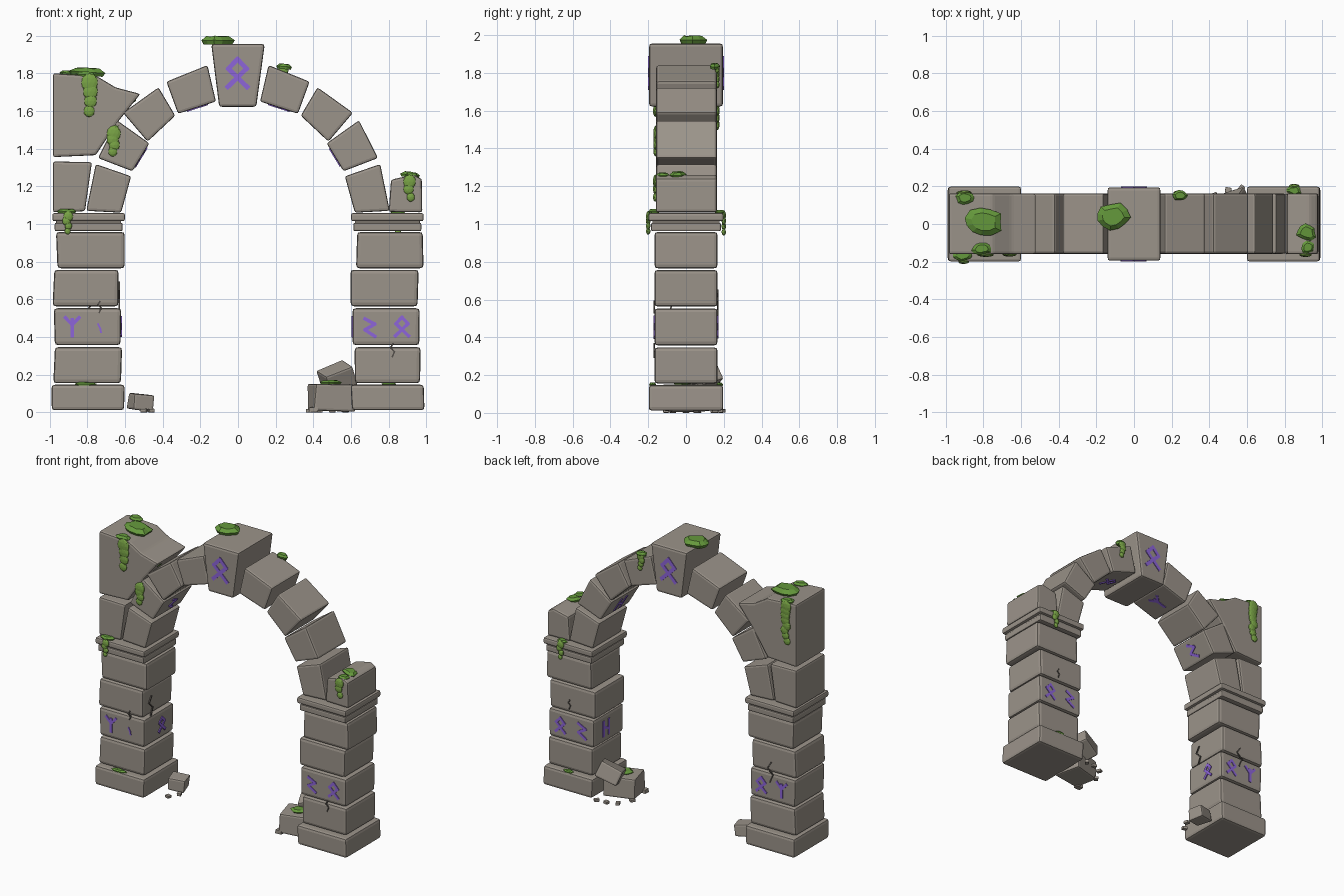
import bpy, bmesh, math, random
from mathutils import Vector, Matrix, Euler

if "Cube" in bpy.data.objects:
    bpy.data.objects.remove(bpy.data.objects["Cube"])

random.seed(4)
V = Vector


def material(name, rgb):
    m = bpy.data.materials.new(name)
    m.diffuse_color = (*rgb, 1)
    m.use_nodes = True
    m.node_tree.nodes["Principled BSDF"].inputs["Base Color"].default_value = m.diffuse_color
    return m


STONE = material("warm_grey_stone", (0.33, 0.295, 0.255))
DARK = material("dark_crack", (0.09, 0.08, 0.07))
PURPLE = material("violet_glow", (0.27, 0.13, 0.70))
MOSS = material("moss_green", (0.13, 0.32, 0.045))
LEAF = material("hanging_moss_green", (0.19, 0.37, 0.06))


def finish(name, bm, mat, bevel=0.0):
    bmesh.ops.recalc_face_normals(bm, faces=bm.faces[:])
    if bevel:
        bmesh.ops.bevel(bm, geom=bm.edges[:], offset=bevel, segments=2,
                        profile=0.6, affect='EDGES', clamp_overlap=True)
    me = bpy.data.meshes.new(name)
    bm.to_mesh(me)
    bm.free()
    me.materials.append(mat)
    ob = bpy.data.objects.new(name, me)
    bpy.context.collection.objects.link(ob)
    return ob


def prism(name, pts, y0, y1, bevel=0.014, mat=STONE):
    """Bevelled stone: a front (x, z) outline pulled from y0 to y1."""
    bm = bmesh.new()
    front = [bm.verts.new((x, y0, z)) for x, z in pts]
    back = [bm.verts.new((x, y1, z)) for x, z in pts]
    bm.faces.new(front)
    bm.faces.new(back[::-1])
    for i in range(len(pts)):
        j = (i + 1) % len(pts)
        bm.faces.new((front[i], back[i], back[j], front[j]))
    return finish(name, bm, mat, bevel)


def block(name, x0, x1, z0, z1, d, bevel=0.016, wob=0.006):
    r = lambda: random.uniform(-wob, wob)
    pts = [(x0 + r(), z0), (x1 + r(), z0), (x1 + r(), z1), (x0 + r(), z1)]
    return prism(name, pts, -d, d, bevel)


def rock(name, c, size, rot, bevel=0.012):
    bm = bmesh.new()
    bmesh.ops.create_cube(bm, size=1)
    for v in bm.verts:
        v.co = V([a * s * random.uniform(0.85, 1.0) for a, s in zip(v.co, size)])
    bm.transform(Matrix.Translation(c) @ Euler(rot).to_matrix().to_4x4())
    return finish(name, bm, STONE, bevel)


# Strokes of the ornamental marks, in a unit square
SHAPES = {
    "diamond": [[(-.36, -.5), (.32, .16), (0, .5), (-.32, .16), (.36, -.5)]],
    "fork": [[(0, -.5), (0, .4)], [(-.38, .5), (0, .1), (.38, .5)]],
    "zigzag": [[(-.3, .5), (.28, .2), (-.28, -.12), (.3, -.5)]],
    "ladder": [[(-.3, -.5), (-.3, .5)], [(.3, -.5), (.3, .5)], [(-.3, .15), (.3, -.15)]],
    "chip": [[(-.1, .3), (.05, 0), (.1, -.25)]],
    "crack": [[(.05, .5), (-.15, .2), (.15, -.1), (-.02, -.5)]],
}


def mark(name, shape, c, u, n, size, w=0.016, mat=PURPLE):
    """Thin plate strokes on the surface at c, u pointing right, n outward."""
    c, u, n = V(c), V(u).normalized(), V(n).normalized()
    v = n.cross(u)
    bm = bmesh.new()
    for line in SHAPES[shape]:
        P = [c + (u * a + v * b) * size for a, b in line]
        for p, q in zip(P, P[1:]):
            t = (q - p).normalized()
            s = n.cross(t) * w / 2
            p, q = p - t * w * .35, q + t * w * .35
            quad = [p - s, q - s, q + s, p + s]
            lo = [bm.verts.new(k - n * .003) for k in quad]
            hi = [bm.verts.new(k + n * .005) for k in quad]
            bm.faces.new(lo[::-1])
            bm.faces.new(hi)
            for i in range(4):
                j = (i + 1) % 4
                bm.faces.new((lo[i], lo[j], hi[j], hi[i]))
    return finish(name, bm, mat)


def tuft(name, c, rx, ry, h, tilt=0.0):
    """Flat lumpy moss cushion."""
    bm = bmesh.new()
    n = 11
    rad = [random.uniform(.78, 1.08) for _ in range(n)]
    rings = []
    for k, z in ((.85, 0), (1, .5), (.65, 1)):
        rings.append([bm.verts.new((rx * k * r * math.cos(i * math.tau / n),
                                    ry * k * r * math.sin(i * math.tau / n),
                                    h * z * random.uniform(.85, 1)))
                      for i, r in enumerate(rad)])
    for a, b in zip(rings, rings[1:]):
        for i in range(n):
            j = (i + 1) % n
            bm.faces.new((a[i], a[j], b[j], b[i]))
    bm.faces.new(rings[0][::-1])
    bm.faces.new(rings[-1])
    bm.transform(Matrix.Translation(c) @ Matrix.Rotation(tilt, 4, 'Y'))
    return finish(name, bm, MOSS)


def hanging(name, x, y, z0, z1, r):
    """Chain of flattened blobs trailing down a wall."""
    bm = bmesh.new()
    n = max(3, round((z0 - z1) / (r * .9)))
    for i in range(n):
        t = i / (n - 1)
        k = r * (1 - .35 * t)
        m = (Matrix.Translation((x + random.uniform(-.3, .3) * r, y, z0 + (z1 + k - z0) * t))
             @ Matrix.Diagonal((k, .012, k * 1.1, 1)))
        bmesh.ops.create_icosphere(bm, subdivisions=2, radius=1, matrix=m)
    return finish(name, bm, LEAF)


# Columns: base, four stones and a two-step capital on each side
COURSES = [(.155, .347), (.357, .553), (.563, .757), (.765, .958)]
SPANS = {"left": [(-.975, -.62), (-.975, -.62), (-.98, -.63), (-.962, -.605)],
         "right": [(.615, .965), (.608, .963), (.602, .955), (.632, .983)]}
for side, s in (("left", -1), ("right", 1)):
    lo, hi = sorted((s * .60, s * .985))
    block(f"{side}_base", lo, hi, .012, .147, .197, .018)
    for i, ((x0, x1), (z0, z1)) in enumerate(zip(SPANS[side], COURSES)):
        block(f"{side}_column_stone_{i}", x0, x1, z0, z1, .167, .02)
    block(f"{side}_capital_lower", lo + .012, hi - .012, .962, 1.006, .185, .01, 0)
    block(f"{side}_capital_neck", lo + .02, hi - .02, 1.0, 1.025, .178, .004, 0)
    block(f"{side}_capital_upper", lo, hi, 1.015, 1.058, .198, .012, 0)

# Arch stones mirrored about the keystone
ARCH = [[(.755, 1.318), (.805, 1.07), (.62, 1.06), (.567, 1.253)],
        [(.642, 1.55), (.743, 1.35), (.56, 1.28), (.47, 1.428)],
        [(.422, 1.725), (.61, 1.59), (.48, 1.437), (.333, 1.575)],
        [(.162, 1.843), (.38, 1.755), (.318, 1.585), (.117, 1.65)]]
for side, s in (("left", -1), ("right", 1)):
    for i, pts in enumerate(ARCH):
        prism(f"{side}_arch_stone_{i}", [(s * x, z) for x, z in pts], -.158, .163)
prism("keystone", [(-.142, 1.955), (.142, 1.955), (.097, 1.622), (-.1, 1.622)], -.195, .195, .016)

# Broken wall stones over the capitals
prism("left_wall_lower", [(-.982, 1.062), (-.982, 1.332), (-.775, 1.328), (-.812, 1.068)], -.16, .163)
prism("left_wall_upper", [(-.982, 1.355), (-.982, 1.80), (-.75, 1.785), (-.65, 1.725),
                          (-.518, 1.69), (-.635, 1.545), (-.755, 1.365)], -.16, .163)
prism("right_wall_stub", [(.80, 1.065), (.978, 1.062), (.975, 1.24), (.93, 1.262), (.812, 1.235)], -.16, .163)

# Fallen rubble and pebbles
rock("rubble_large", (.49, -.01, .078), (.23, .2, .155), (0, 0, .25))
rock("rubble_leaning", (.525, .1, .185), (.18, .15, .12), (.3, -.4, .3))
rock("rubble_small", (-.515, .07, .055), (.125, .12, .095), (.05, .08, .3))
for i, (x, y) in enumerate([(.40, -.1), (.38, .06), (.43, .15), (.50, .18), (.57, .19), (-.46, .0), (-.5, -.07)]):
    r = .028 if i == 0 else .02
    rock(f"pebble_{i}", (x, y, r * .5), (r * 1.8, r * 1.5, r), (0, 0, i), .003)

# Violet carved marks
F, B, RT, LT = ((1, 0, 0), (0, -1, 0)), ((-1, 0, 0), (0, 1, 0)), ((0, 1, 0), (1, 0, 0)), ((0, -1, 0), (-1, 0, 0))
for name, shape, c, (u, n), size, w in [
        ("keystone_front", "diamond", (-.003, -.195, 1.80), F, .15, .025),
        ("keystone_back", "diamond", (0, .195, 1.80), B, .15, .025),
        ("left_front_outer", "fork", (-.88, -.167, .455), F, .1, .018),
        ("left_front_inner", "chip", (-.735, -.167, .445), F, .08, .010),
        ("right_front_inner", "zigzag", (.70, -.167, .45), F, .095, .018),
        ("right_front_outer", "diamond", (.87, -.167, .455), F, .1, .018),
        ("left_back_outer", "fork", (-.87, .167, .455), B, .1, .018),
        ("left_back_inner", "diamond", (-.71, .167, .455), B, .1, .018),
        ("right_back_inner", "zigzag", (.70, .167, .455), B, .1, .018),
        ("right_back_outer", "diamond", (.87, .167, .455), B, .1, .018),
        ("left_inside", "diamond", (-.62, .03, .455), RT, .09, .018),
        ("right_inside", "ladder", (.608, .03, .455), LT, .1, .018)]:
    mark(name + "_mark", shape, c, u, n, size, w)
for s, i, shape in ((-1, 1, "zigzag"), (-1, 3, "fork"), (1, 1, "ladder"), (1, 3, "diamond")):
    (ax, az), (bx, bz) = ARCH[i][2:]
    n = V((-(bz - az) * s, 0, -abs(bx - ax)))
    mark(f"arch_underside_mark_{i}_{'left' if s < 0 else 'right'}", shape,
         (s * (ax + bx) / 2, 0, (az + bz) / 2), (0, -s, 0), n, .1, .018)

# Cracks
for i, (c, (u, n), size) in enumerate([
        ((-.735, -.167, .56), F, .06), ((.82, -.167, .33), F, .07), ((-.63, -.08, .62), RT, .14),
        ((-.78, .167, .56), B, .14), ((.8, .167, .62), B, .06)]):
    mark(f"crack_{i}", "crack", c, u, n, size, .008, DARK)

# Moss cushions
for i, (c, rx, ry, h, tilt) in enumerate([
        ((-.80, .01, 1.785), .105, .08, .045, .05), ((-.115, .035, 1.952), .1, .08, .048, 0),
        ((-.90, .14, 1.79), .05, .035, .025, .05), ((-.81, -.13, 1.78), .055, .035, .03, .05),
        ((.242, .15, 1.822), .043, .03, .03, .1), ((.915, -.045, 1.248), .055, .045, .03, .1),
        ((.92, -.125, 1.248), .04, .035, .025, .1), ((-.91, -.168, 1.056), .055, .03, .025, 0),
        ((.85, .178, 1.055), .04, .025, .02, 0), ((-.66, -.14, 1.50), .04, .03, .025, -.3),
        ((-.56, -.10, 1.64), .03, .03, .02, -.6), ((-.81, -.178, .143), .06, .02, .018, 0),
        ((.49, -.02, .15), .06, .05, .022, 0), ((.80, .18, .143), .04, .02, .018, 0)]):
    tuft(f"moss_cushion_{i}", c, rx, ry, h, tilt)

# Moss trailing down the walls
for i, args in enumerate([
        (-.795, -.163, 1.75, 1.57, .045), (-.90, .166, 1.77, 1.50, .04), (-.655, -.161, 1.48, 1.36, .038),
        (.91, -.163, 1.225, 1.12, .034), (-.905, -.2, 1.04, .945, .026), (.85, .2, 1.045, .94, .026),
        (.24, .166, 1.82, 1.72, .028)]):
    hanging(f"hanging_moss_{i}", *args)
